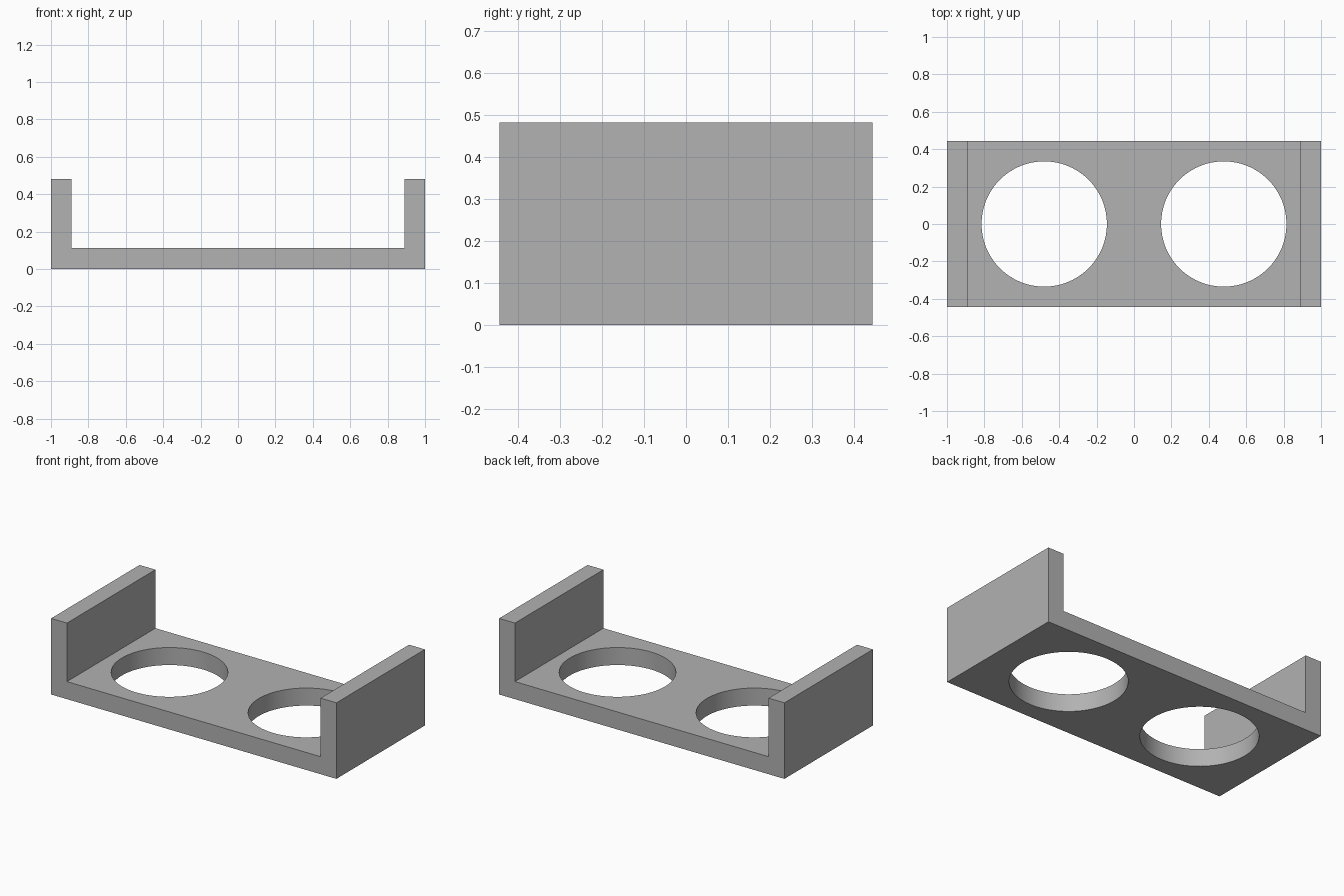
import bpy
import bmesh
import math

WALL = 0.111          # plate and wall thickness
HALF_DEPTH = 0.443
HEIGHT = 0.482
HOLE_X, HOLE_RADIUS = 0.48, 0.335

cube = bpy.data.objects.get("Cube")
if cube:
    bpy.data.objects.remove(cube, do_unlink=True)

grey = bpy.data.materials.new("plain_grey")
grey.use_nodes = True
colour = (0.445, 0.445, 0.445, 1)
grey.diffuse_color = colour
grey.node_tree.nodes["Principled BSDF"].inputs["Base Color"].default_value = colour

# U-shaped bracket: half profile, mirrored, then extruded front to back
half = [(1, 0), (1, HEIGHT), (1 - WALL, HEIGHT), (1 - WALL, WALL)]
profile = half + [(-x, z) for x, z in reversed(half)]
bm = bmesh.new()
face = bm.faces.new([bm.verts.new((x, -HALF_DEPTH, z)) for x, z in profile])
result = bmesh.ops.extrude_face_region(bm, geom=[face])
moved = [v for v in result["geom"] if isinstance(v, bmesh.types.BMVert)]
bmesh.ops.translate(bm, verts=moved, vec=(0, 2 * HALF_DEPTH, 0))
bmesh.ops.recalc_face_normals(bm, faces=bm.faces)
mesh = bpy.data.meshes.new("bracket")
bm.to_mesh(mesh)
bm.free()
mesh.materials.append(grey)
bracket = bpy.data.objects.new("bracket", mesh)
bpy.context.collection.objects.link(bracket)

# Two round through-holes in the base plate
for side in (-1, 1):
    bpy.ops.mesh.primitive_cylinder_add(
        vertices=96, radius=HOLE_RADIUS, depth=0.5,
        location=(side * HOLE_X, 0, WALL / 2))
    cutter = bpy.context.object
    cutter.name = "hole_cutter"
    cutter.hide_render = True
    cutter.data.materials.append(grey)
    bpy.ops.object.select_all(action="DESELECT")
    bracket.select_set(True)
    bpy.context.view_layer.objects.active = bracket
    cut = bracket.modifiers.new("hole", "BOOLEAN")
    cut.operation = "DIFFERENCE"
    cut.solver = "EXACT"
    cut.object = cutter
    bpy.ops.object.modifier_apply(modifier=cut.name)
    bpy.data.objects.remove(cutter, do_unlink=True)

bpy.ops.object.shade_smooth_by_angle(angle=math.radians(30))
